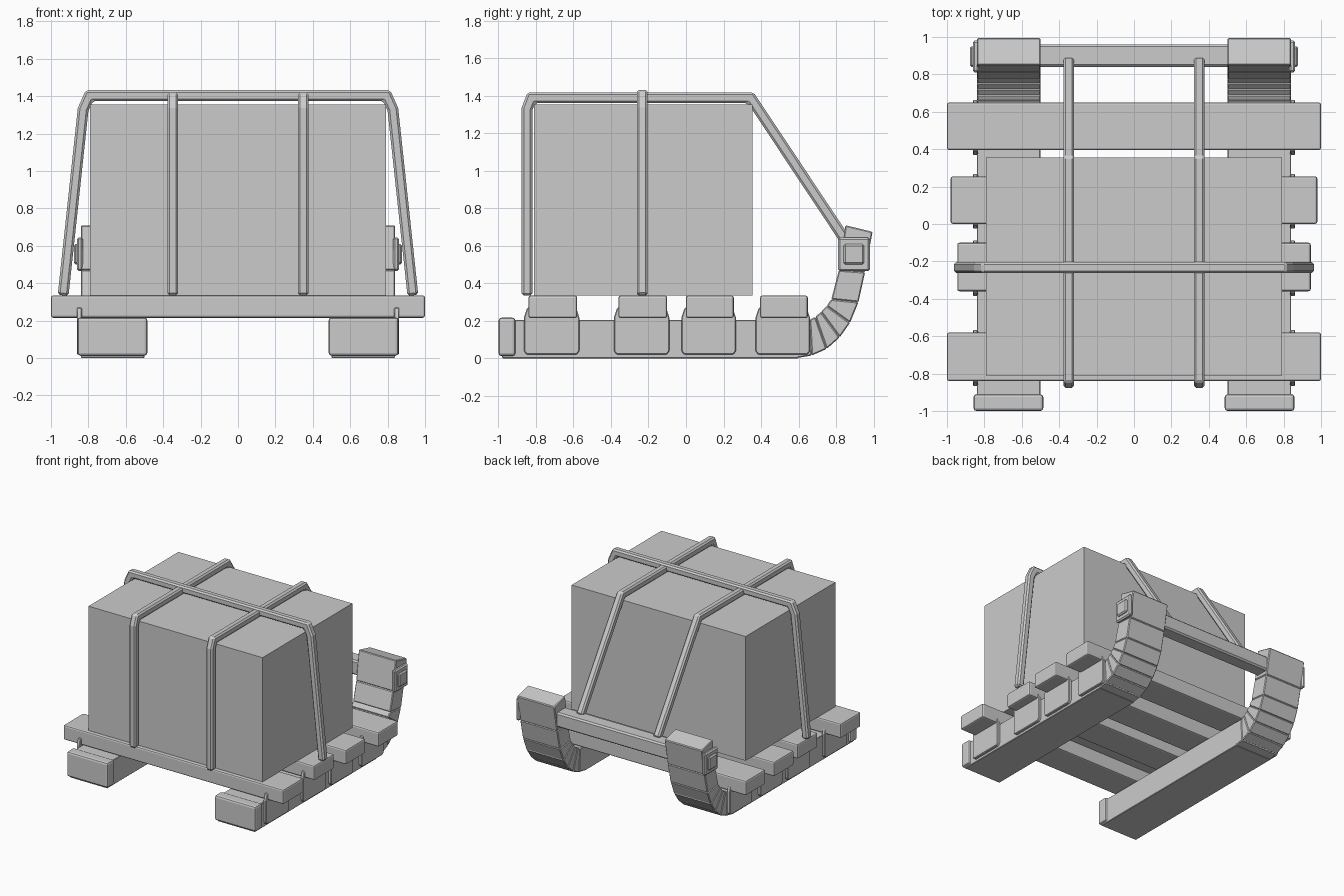
import bpy, bmesh
from mathutils import Vector

if "Cube" in bpy.data.objects:
    bpy.data.objects.remove(bpy.data.objects["Cube"])


def finish(name, bm, bevel=0.0, mirror=False, segs=1):
    bmesh.ops.recalc_face_normals(bm, faces=bm.faces)
    me = bpy.data.meshes.new(name)
    bm.to_mesh(me)
    bm.free()
    ob = bpy.data.objects.new(name, me)
    bpy.context.collection.objects.link(ob)
    if bevel:
        m = ob.modifiers.new("Bevel", 'BEVEL')
        m.width, m.segments, m.limit_method = bevel, segs, 'ANGLE'
        m.angle_limit = 0.6
    if mirror:
        ob.modifiers.new("Mirror", 'MIRROR')
    return ob


def box(name, x, y, z, bevel=0.0, mirror=False, segs=1):
    bm = bmesh.new()
    bmesh.ops.create_cube(bm, size=1)
    for v in bm.verts:
        v.co = [(a + b) / 2 + c * (b - a) for (a, b), c in zip((x, y, z), v.co)]
    return finish(name, bm, bevel, mirror, segs)


def strip(name, outer, inner, lo, hi, axis='x', bevel=0.0, mirror=False):
    """Solid between two paired profile lines, extruded from lo to hi."""
    bm = bmesh.new()
    rings = []
    for o, i in zip(outer, inner):
        ring = []
        for (a, z), d in ((o, lo), (o, hi), (i, hi), (i, lo)):
            ring.append(bm.verts.new((d, a, z) if axis == 'x' else (a, d, z)))
        rings.append(ring)
    for r, s in zip(rings, rings[1:]):
        for k in range(4):
            n = (k + 1) % 4
            bm.faces.new((r[k], r[n], s[n], s[k]))
    bm.faces.new(rings[0])
    bm.faces.new(rings[-1])
    return finish(name, bm, bevel, mirror)


def offset_path(path, d):
    """Offset a polyline sideways with mitred corners."""
    pts = [Vector(p) for p in path]
    res = []
    for k, p in enumerate(pts):
        dirs = []
        if k > 0:
            dirs.append((p - pts[k - 1]).normalized())
        if k < len(pts) - 1:
            dirs.append((pts[k + 1] - p).normalized())
        norms = [Vector((-t.y, t.x)) for t in dirs]
        n = sum(norms, Vector((0, 0))).normalized()
        res.append(tuple(p + n * d / n.dot(norms[0])))
    return res


def strap(name, path, lo, hi, axis, mirror=False):
    strip(name, offset_path(path, 0.029), offset_path(path, -0.029),
          lo, hi, axis, 0.012, mirror)


# Runners: straight beam, then a fan of bevelled segments curling up
box("runner_beam", (0.5, 0.84), (-0.98, 0.6), (0, 0.205), 0.004, True)
under = [(0.58, 0), (0.67, 0.015), (0.75, 0.05), (0.82, 0.112), (0.875, 0.19),
         (0.92, 0.30), (0.955, 0.46), (0.995, 0.675)]
upper = [(0.58, 0.205), (0.66, 0.206), (0.69, 0.222), (0.72, 0.248), (0.75, 0.28),
         (0.775, 0.315), (0.815, 0.47), (0.85, 0.71)]
for k in range(len(under) - 1):
    strip("runner_curl_%d" % (k + 1), under[k:k + 2], upper[k:k + 2],
          0.5, 0.84, 'x', 0.006, True)
box("runner_end_cap", (0.485, 0.858), (-1.0, -0.91), (0.012, 0.217), 0.016, True, 2)

# Deck slats with a side plate on the outside of each runner
for k, (y0, y1, hw) in enumerate([(-0.84, -0.58, 1.0), (-0.36, -0.10, 0.945),
                                  (0.0, 0.255, 0.98), (0.395, 0.65, 1.0)]):
    box("deck_slat_%d" % (k + 1), (-hw, hw), (y0, y1), (0.215, 0.335), 0.012, False, 2)
    a, b = y0 - 0.025, y1 + 0.012
    strip("side_plate_%d" % (k + 1),
          [(a + 0.015, 0.02), (a, 0.04), (a, 0.215), (a + 0.018, 0.27)],
          [(b - 0.015, 0.02), (b, 0.04), (b, 0.215), (b - 0.018, 0.27)],
          0.835, 0.862, 'x', 0.005, True)

# Front crossbar and its square end knobs
box("crossbar", (-0.86, 0.86), (0.84, 0.96), (0.495, 0.615), 0.012)
box("crossbar_washer", (0.83, 0.862), (0.81, 0.98), (0.465, 0.645), 0.01, True)
box("crossbar_knob", (0.85, 0.878), (0.84, 0.95), (0.5, 0.61), 0.01, True)

# Cargo crate
box("cargo_box", (-0.79, 0.79), (-0.81, 0.355), (0.335, 1.355))

# Lengthwise straps run from the rear slat over the crate to the crossbar
strap("long_strap", [(-0.848, 0.335), (-0.848, 1.33), (-0.825, 1.39), (0.345, 1.39),
                     (0.375, 1.345), (0.87, 0.60)], 0.32, 0.378, 'x', True)

# Crosswise strap over the middle
side = [(0.795, 1.403), (0.828, 1.33), (0.935, 0.335)]
strap("cross_strap", [(-x, z) for x, z in reversed(side)] + side, -0.262, -0.204, 'y')
